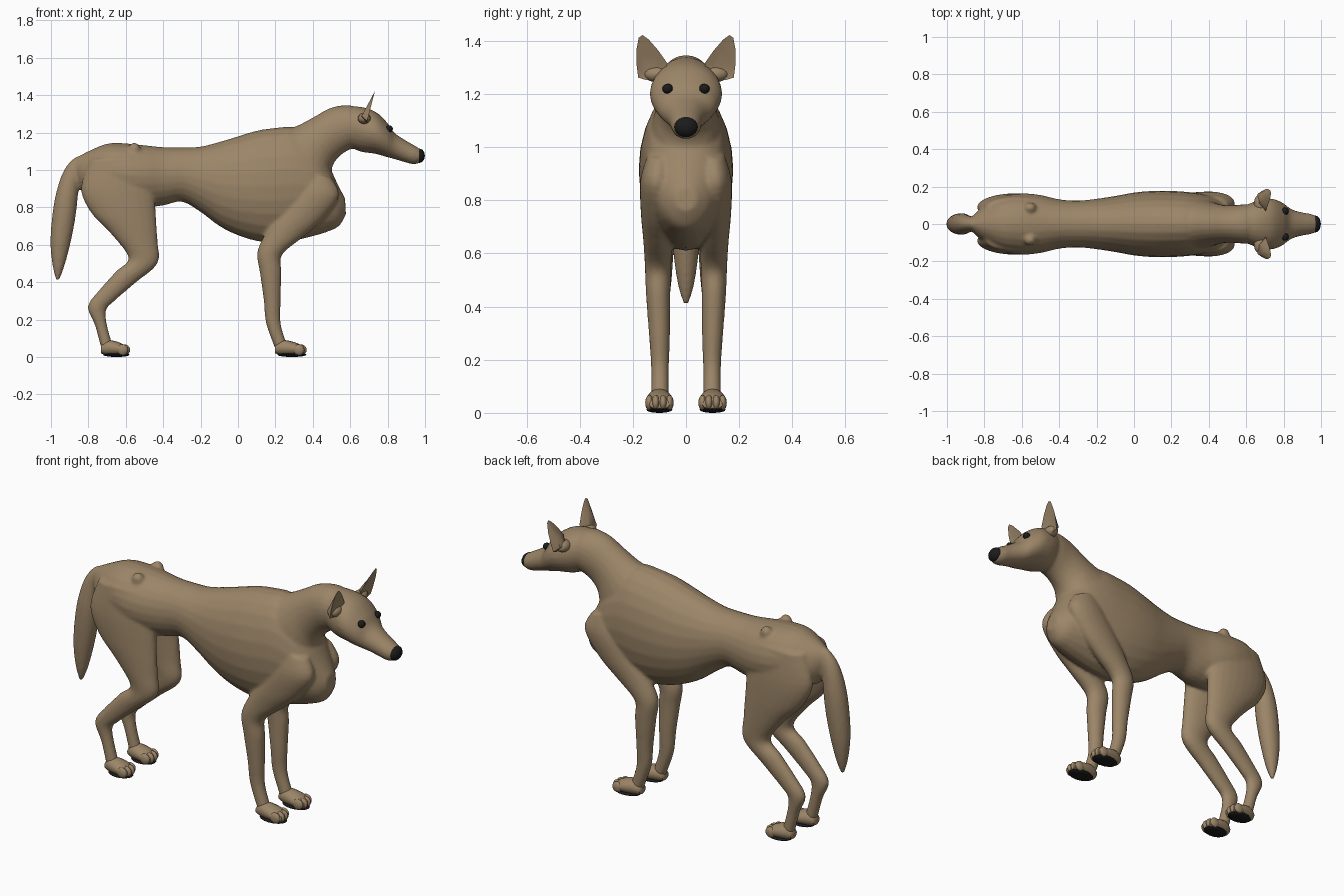
import bpy, bmesh, math
from mathutils import Vector, Matrix


def material(name, rgb):
    m = bpy.data.materials.new(name)
    m.diffuse_color = (*rgb, 1)
    return m


FUR = material("tan_fur", (0.33, 0.235, 0.137))
BLACK = material("black_skin", (0.011, 0.011, 0.012))


def smooth_stations(st, steps):
    """Catmull-Rom interpolation between cross-sections."""
    pts = [st[0]] + list(st) + [st[-1]]
    out = []
    for a, b, c, d in zip(pts, pts[1:], pts[2:], pts[3:]):
        for k in range(steps):
            t = k / steps
            out.append([0.5 * (2 * q + (r - p) * t + (2 * p - 5 * q + 4 * r - s) * t * t
                               + (3 * q - p - 3 * r + s) * t ** 3)
                        for p, q, r, s in zip(a, b, c, d)])
    out.append(list(st[-1]))
    return out


def loft(bm, stations, side=1, sides=24, steps=4):
    """Station: edge A (x, z), edge B (x, z), centre y, half width."""
    rings = []
    for ax, az, bx, bz, y, w in smooth_stations(stations, steps):
        ring = []
        for i in range(sides):
            t = 2 * math.pi * i / sides
            c = math.cos(t) / 2
            ring.append(bm.verts.new(((ax + bx) / 2 + c * (ax - bx),
                                      side * (y + w * math.sin(t)),
                                      (az + bz) / 2 + c * (az - bz))))
        rings.append(ring)
    faces = [bm.faces.new(rings[0]), bm.faces.new(rings[-1][::-1])]
    for r, s in zip(rings, rings[1:]):
        for i in range(sides):
            j = (i + 1) % sides
            faces.append(bm.faces.new((r[i], s[i], s[j], r[j])))
    bmesh.ops.recalc_face_normals(bm, faces=faces)


def ball(bm, centre, radii, u=16, v=10):
    m = Matrix.Translation(centre) @ Matrix.Diagonal((*radii, 1))
    bmesh.ops.create_uvsphere(bm, u_segments=u, v_segments=v, radius=1, matrix=m)


def finish(name, bm, mat, mirror=False, voxel=0, angle=60):
    me = bpy.data.meshes.new(name)
    bm.to_mesh(me)
    bm.free()
    me.materials.append(mat)
    ob = bpy.data.objects.new(name, me)
    bpy.context.collection.objects.link(ob)
    bpy.context.view_layer.objects.active = ob
    ob.select_set(True)
    if voxel:
        # Fuse the overlapping forms into one skin
        r = ob.modifiers.new("fuse", 'REMESH')
        r.mode = 'VOXEL'
        r.voxel_size = voxel
        r.use_smooth_shade = True
        s = ob.modifiers.new("relax", 'SMOOTH')
        s.factor = 0.5
        s.iterations = 5
    else:
        bpy.ops.object.shade_smooth_by_angle(angle=math.radians(angle))
    if mirror:
        m = ob.modifiers.new("mirror", 'MIRROR')
        m.use_axis = (False, True, False)
        m.use_mirror_merge = False
    ob.select_set(False)
    return ob


# Body: torso, neck, head, tail and legs
bm = bmesh.new()
torso = [(-.865, 1.065, -.865, .94, 0, .04), (-.80, 1.10, -.82, .87, 0, .09),
         (-.70, 1.14, -.72, .84, 0, .145), (-.60, 1.142, -.60, .81, 0, .163),
         (-.50, 1.132, -.50, .80, 0, .155), (-.40, 1.122, -.40, .81, 0, .132),
         (-.30, 1.12, -.30, .83, 0, .125), (-.20, 1.125, -.20, .775, 0, .135),
         (-.10, 1.15, -.10, .70, 0, .15), (0, 1.18, 0, .65, 0, .168),
         (.10, 1.21, .10, .62, 0, .177), (.20, 1.225, .20, .61, 0, .177),
         (.30, 1.228, .30, .622, 0, .17), (.40, 1.17, .40, .645, 0, .155),
         (.47, 1.06, .48, .67, 0, .13), (.53, .93, .54, .70, 0, .09),
         (.572, .85, .577, .76, 0, .04)]
neck = [(.22, 1.22, .42, .78, 0, .15), (.30, 1.23, .49, .93, 0, .125),
        (.40, 1.28, .505, 1.02, 0, .106), (.49, 1.33, .545, 1.075, 0, .10),
        (.58, 1.347, .60, 1.11, 0, .105), (.64, 1.335, .64, 1.11, 0, .10)]
head = [(.57, 1.34, .585, 1.13, 0, .09), (.66, 1.337, .655, 1.098, 0, .125),
        (.74, 1.308, .73, 1.087, 0, .136), (.80, 1.25, .785, 1.072, 0, .115),
        (.835, 1.20, .84, 1.057, 0, .082), (.89, 1.162, .89, 1.042, 0, .064),
        (.95, 1.127, .94, 1.03, 0, .054), (.985, 1.105, .975, 1.04, 0, .04)]
tail = [(-.82, 1.07, -.82, .95, 0, .03), (-.87, 1.068, -.845, .93, 0, .036),
        (-.93, 1.0, -.855, .87, 0, .048), (-.972, .88, -.862, .80, 0, .057),
        (-.995, .74, -.875, .71, 0, .056), (-1.003, .60, -.90, .59, 0, .047),
        (-.99, .48, -.93, .48, 0, .03), (-.972, .408, -.957, .408, 0, .009)]
hind_leg = [(-.46, 1.06, -.79, 1.06, .085, .06), (-.445, .90, -.84, .90, .09, .072),
            (-.438, .75, -.785, .77, .097, .066), (-.43, .62, -.68, .66, .10, .056),
            (-.43, .50, -.585, .53, .10, .047), (-.55, .395, -.65, .46, .103, .042),
            (-.66, .30, -.74, .36, .103, .037), (-.705, .25, -.803, .27, .102, .034),
            (-.70, .17, -.765, .17, .10, .031), (-.67, .06, -.73, .04, .10, .032)]
front_leg = [(.50, .96, .36, .98, .10, .045), (.54, .86, .30, .89, .11, .062),
             (.45, .73, .22, .77, .11, .06), (.34, .635, .15, .665, .107, .054),
             (.235, .545, .103, .56, .105, .05), (.232, .45, .117, .45, .105, .046),
             (.228, .30, .138, .30, .10, .040), (.228, .18, .15, .18, .098, .034),
             (.26, .07, .20, .04, .098, .033)]
for part in (torso, neck, head, tail):
    loft(bm, part)
for part in (hind_leg, front_leg):
    for side in (1, -1):
        loft(bm, part, side)
# Small knobs on the hips
for y in (-.085, .085):
    ball(bm, (-.555, y, 1.11), (.033, .03, .036))
finish("body", bm, FUR, voxel=0.009)

# Paws with four toes and dark soles
for name, x0, k in (("front_paw", .2, 1.0), ("hind_paw", -.73, .9)):
    bm = bmesh.new()
    shape = [(-.003, .065, .02, .028), (.03, .09, .01, .043), (.08, .085, .008, .051),
             (.125, .07, .008, .05), (.155, .05, .014, .038)]
    loft(bm, [(x0 + x * k, top, x0 + x * k, low, .1, w) for x, top, low, w in shape], sides=16)
    for dy, x in ((-.038, .125), (-.014, .137), (.014, .137), (.038, .125)):
        ball(bm, (x0 + x * k, .1 + dy, .038), (.03, .0155, .029))
    finish(name + "s", bm, FUR, mirror=True)

    bm = bmesh.new()
    ball(bm, (x0 + .088 * k, .1, .012), (.078 * k, .049, .012))
    finish(name + "_soles", bm, BLACK, mirror=True)

# Ears: leaf outline, hollow in front and ridged behind
bm = bmesh.new()
outline = [(.07, 1.315), (.105, 1.365), (.14, 1.405), (.163, 1.422), (.178, 1.412),
           (.187, 1.365), (.186, 1.31), (.18, 1.262), (.15, 1.253), (.115, 1.262), (.08, 1.28)]


def lean(z):
    return .69 + .042 * (z - 1.26) / .16


rim = [bm.verts.new((lean(z), y, z)) for y, z in outline]
centre = Vector((.142, 1.315))
for depth, inset in ((-.008, .6), (-.045, .5)):
    inner = []
    for y, z in outline:
        p = centre + (Vector((y, z)) - centre) * inset
        fade = max(.3, 1 - (p.y - 1.26) / .16)
        inner.append(bm.verts.new((lean(p.y) + depth * fade, p.x, p.y)))
    for i in range(len(rim)):
        j = (i + 1) % len(rim)
        bm.faces.new((rim[i], rim[j], inner[j], inner[i]))
    bm.faces.new(inner)
bmesh.ops.recalc_face_normals(bm, faces=bm.faces)
finish("ears", bm, FUR, mirror=True, angle=50)

# Ear roots joining the skull
bm = bmesh.new()
ball(bm, (.675, .11, 1.275), (.034, .05, .03))
finish("ear_roots", bm, FUR, mirror=True)

# Eyes
bm = bmesh.new()
ball(bm, (.808, .069, 1.22), (.02, .02, .019))
finish("eyes", bm, BLACK, mirror=True)

# Nose
bm = bmesh.new()
ball(bm, (.970, 0, 1.076), (.029, .045, .038))
finish("nose", bm, BLACK)
